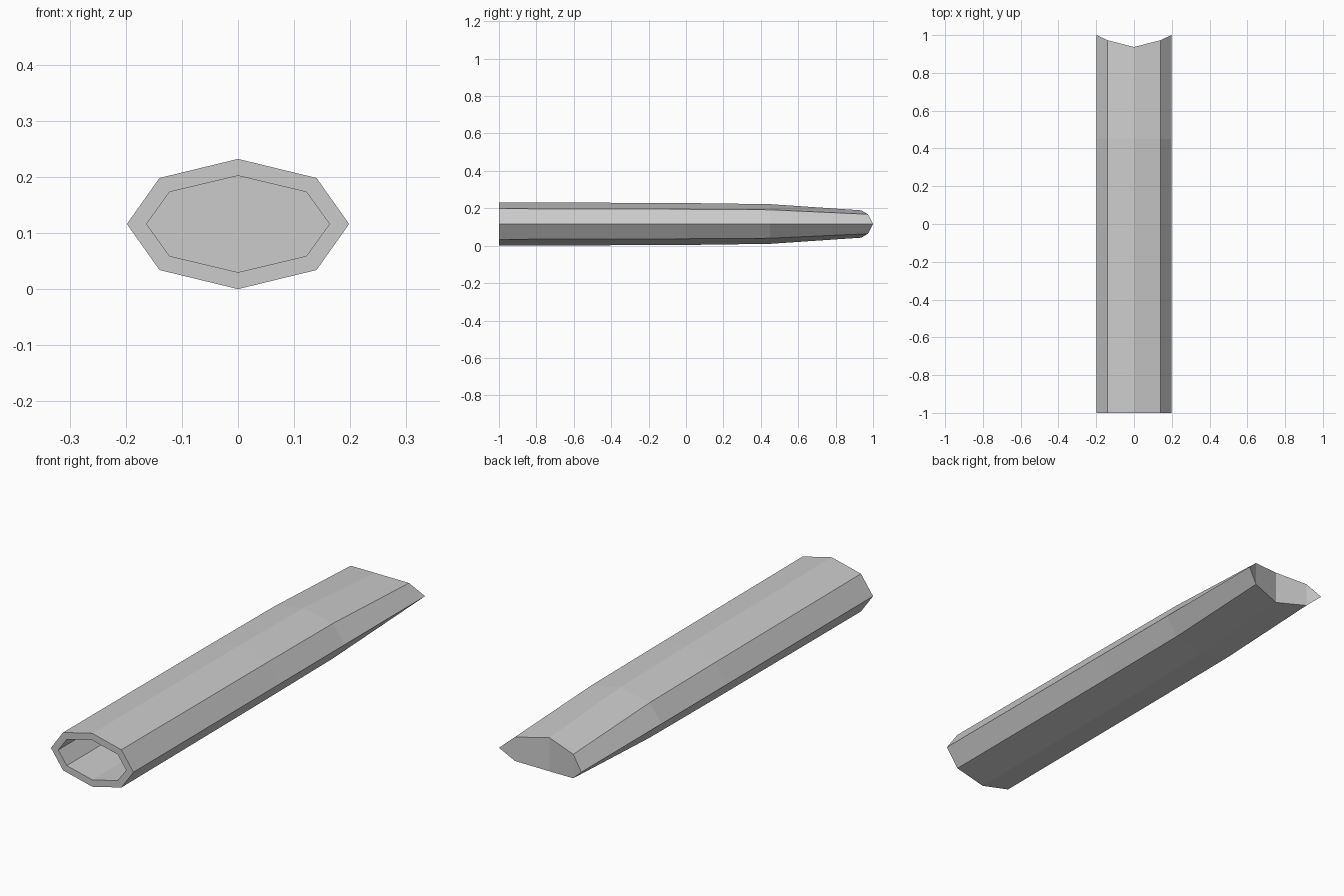
import bpy, bmesh

if "Cube" in bpy.data.objects:
    bpy.data.objects.remove(bpy.data.objects["Cube"])

ZC = 0.117  # height of the sleeve's centre line


def ring(bm, wx, cx, cz, top, ys):
    """Eight-sided ring; ys gives y at the side, corner and middle points."""
    side, corner, mid = ys
    pts = [(wx, side, 0), (cx, corner, cz), (0, mid, top), (-cx, corner, cz),
           (-wx, side, 0), (-cx, corner, -cz), (0, mid, -top), (cx, corner, -cz)]
    return [bm.verts.new((x, y, ZC + z)) for x, y, z in pts]


def bridge(bm, a, b):
    for i in range(8):
        j = (i + 1) % 8
        bm.faces.new((a[i], a[j], b[j], b[i]))


bm = bmesh.new()

# Bore floor, bore mouth, front rim, then the tapering outside to the notched end
bore = dict(wx=0.163, cx=0.122, cz=0.057, top=0.086)
rings = [
    ring(bm, **bore, ys=(0.42,) * 3),
    ring(bm, **bore, ys=(-1,) * 3),
    ring(bm, 0.198, 0.14, 0.082, 0.116, (-1,) * 3),
    ring(bm, 0.198, 0.14, 0.079, 0.112, (0,) * 3),
    ring(bm, 0.198, 0.14, 0.076, 0.106, (0.45,) * 3),
    ring(bm, 0.198, 0.14, 0.052, 0.073, (1, 0.973, 0.937)),
]
for a, b in zip(rings, rings[1:]):
    bridge(bm, a, b)
bm.faces.new(rings[0])

# Concave end cap: vertical strips meeting in a V at the middle
e = rings[-1]
bm.faces.new((e[0], e[1], e[7]))
bm.faces.new((e[1], e[2], e[6], e[7]))
bm.faces.new((e[2], e[3], e[5], e[6]))
bm.faces.new((e[3], e[4], e[5]))

bmesh.ops.recalc_face_normals(bm, faces=bm.faces)
for v in bm.verts:
    v.co.z -= 0.001
mesh = bpy.data.meshes.new("hollow_sleeve")
bm.to_mesh(mesh)
bm.free()
bpy.context.collection.objects.link(bpy.data.objects.new("hollow_sleeve", mesh))
